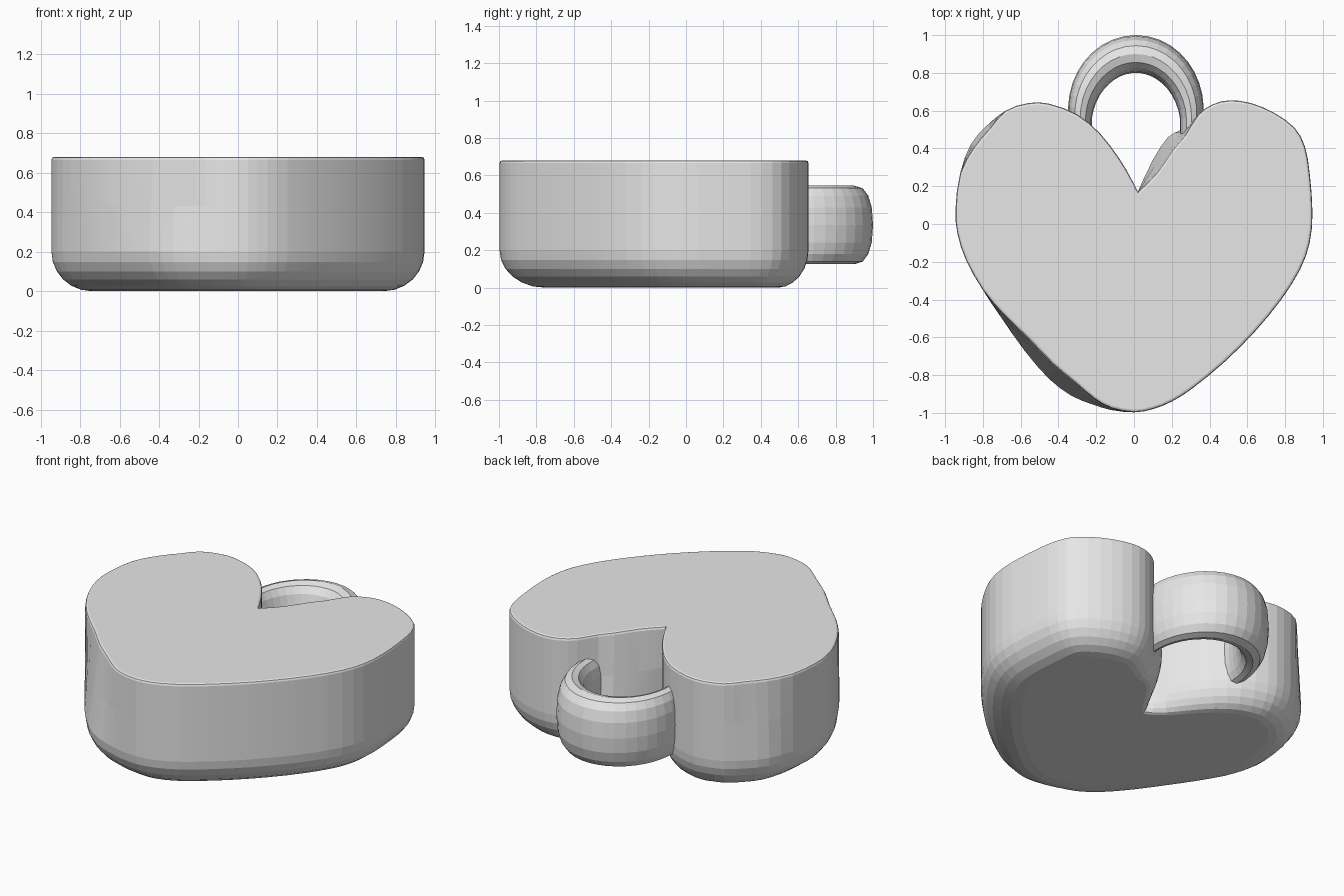
import bpy, bmesh, math
from mathutils import Vector

if "Cube" in bpy.data.objects:
    bpy.data.objects.remove(bpy.data.objects["Cube"])

grey = bpy.data.materials.new("light_grey")
grey.diffuse_color = (0.8, 0.8, 0.8, 1)
grey.use_nodes = True
grey.node_tree.nodes["Principled BSDF"].inputs["Base Color"].default_value = grey.diffuse_color


def make_object(name, rings, loop):
    """Skin a stack of closed rings, and cap both ends."""
    bm = bmesh.new()
    rows = [[bm.verts.new(p) for p in ring] for ring in rings]
    n = len(loop)
    for a, b in zip(rows, rows[1:]):
        for i in range(n):
            j = (i + 1) % n
            bm.faces.new((a[i], a[j], b[j], b[i]))
    bm.faces.new(rows[0])
    bm.faces.new(rows[-1])
    bmesh.ops.recalc_face_normals(bm, faces=bm.faces)
    me = bpy.data.meshes.new(name)
    bm.to_mesh(me)
    bm.free()
    me.materials.append(grey)
    ob = bpy.data.objects.new(name, me)
    bpy.context.collection.objects.link(ob)
    bpy.context.view_layer.objects.active = ob
    ob.select_set(True)
    bpy.ops.object.shade_smooth_by_angle(angle=math.radians(4))
    ob.select_set(False)
    return ob


# Heart outline, clockwise from the notch
outline = [(.02, .17), (.10, .34), (.18, .46), (.25, .50), (.34, .58), (.42, .635),
           (.51, .655), (.62, .64), (.74, .59), (.85, .51), (.905, .41), (.93, .27),
           (.945, .06), (.93, -.10), (.88, -.24), (.78, -.40), (.64, -.57), (.48, -.73),
           (.31, -.87), (.20, -.94), (.10, -.98), (0, -.997), (-.12, -.985), (-.22, -.955),
           (-.33, -.91), (-.45, -.82), (-.58, -.67), (-.70, -.50), (-.80, -.35),
           (-.89, -.19), (-.935, -.05), (-.945, .08), (-.92, .27), (-.865, .42),
           (-.78, .52), (-.68, .60), (-.56, .64), (-.45, .637), (-.30, .58),
           (-.18, .48), (-.08, .35), (-.02, .25)]

# The hand-shaped walls lean a little: shift of the upper rim at some points
lean = {1: (.02, -.07), 2: (.03, -.06), 3: (.02, -.03), 22: (0, .01), 23: (.01, .03),
        24: (.02, .07), 25: (.02, .08), 26: (.025, .06), 27: (.01, .02),
        33: (.02, -.01), 34: (.02, -.01)}
base = [Vector(p) for p in outline]
rim = [p + Vector(lean.get(i, (0, 0))) for i, p in enumerate(base)]


def smooth_loop(pts, steps=2):
    """Spline through the points that stays sharp at the notch."""
    p = [pts[0]] + pts + [pts[0], pts[0]]
    out = []
    for i in range(1, len(pts) + 1):
        a, b, c, d = p[i - 1:i + 3]
        for k in range(steps):
            t = k / steps
            out.append(.5 * (2 * b + (c - a) * t + (2 * a - 5 * b + 4 * c - d) * t * t
                             + (3 * b - a - 3 * c + d) * t ** 3))
    return out


low, high = smooth_loop(base), smooth_loop(rim)
count = len(low)
normals = []
for i in range(count):
    t = low[(i + 3) % count] - low[i - 3]
    normals.append(Vector((-t.y, t.x)).normalized())


def heart_ring(z, inset, varied):
    f = max(0, (z - .2) / .48)
    ring = []
    for i in range(count):
        d = inset
        if varied:
            near = min(i, count - i) / 12
            d *= (.205 - .035 * normals[i].y) * min(1, .3 + .7 * near)
        p = low[i].lerp(high[i], f) - normals[i] * d
        ring.append((p.x, p.y, z))
    return ring


# Body: broad rounded lower edge, straight wall, narrow upper bevel
levels = []
for k in range(7):
    a = math.radians(15 * k)
    levels.append(heart_ring(.2 * (1 - math.sin(a)), 1 - math.cos(a), True))
levels.reverse()
levels = [heart_ring(.2 * (1 - math.sin(math.radians(15 * k))),
                     1 - math.cos(math.radians(15 * k)), True) for k in range(6, -1, -1)]
levels += [heart_ring(.43, 0, False), heart_ring(.665, 0, False),
           heart_ring(.676, .004, False), heart_ring(.68, .014, False)]
make_object("heart_body", levels, low)

# Hanging loop: tall rounded band swept along a half ellipse
SIDES = 16
section = []
for k in range(SIDES):
    a = 2 * math.pi * k / SIDES
    c, s = math.cos(a), math.sin(a)
    section.append((math.copysign(abs(c) ** .85, c), math.copysign(abs(s) ** .85, s)))


def band_ring(cx, cy, dx, dy, half):
    return [(cx + dx * u * half, cy + dy * u * half, .335 + .21 * v) for u, v in section]


sweep = [band_ring(.305, .46, 1, 0, .062)]
for k in range(21):
    a = math.pi * k / 20
    c, s = math.cos(a), math.sin(a)
    out = Vector((c / .29, s / .34)).normalized()
    sweep.append(band_ring(.01 + .295 * c, .56 + .34 * s, out.x, out.y, .062 + .038 * s))
sweep.append(band_ring(-.285, .46, -1, 0, .062))
make_object("hanging_loop", sweep, section)
